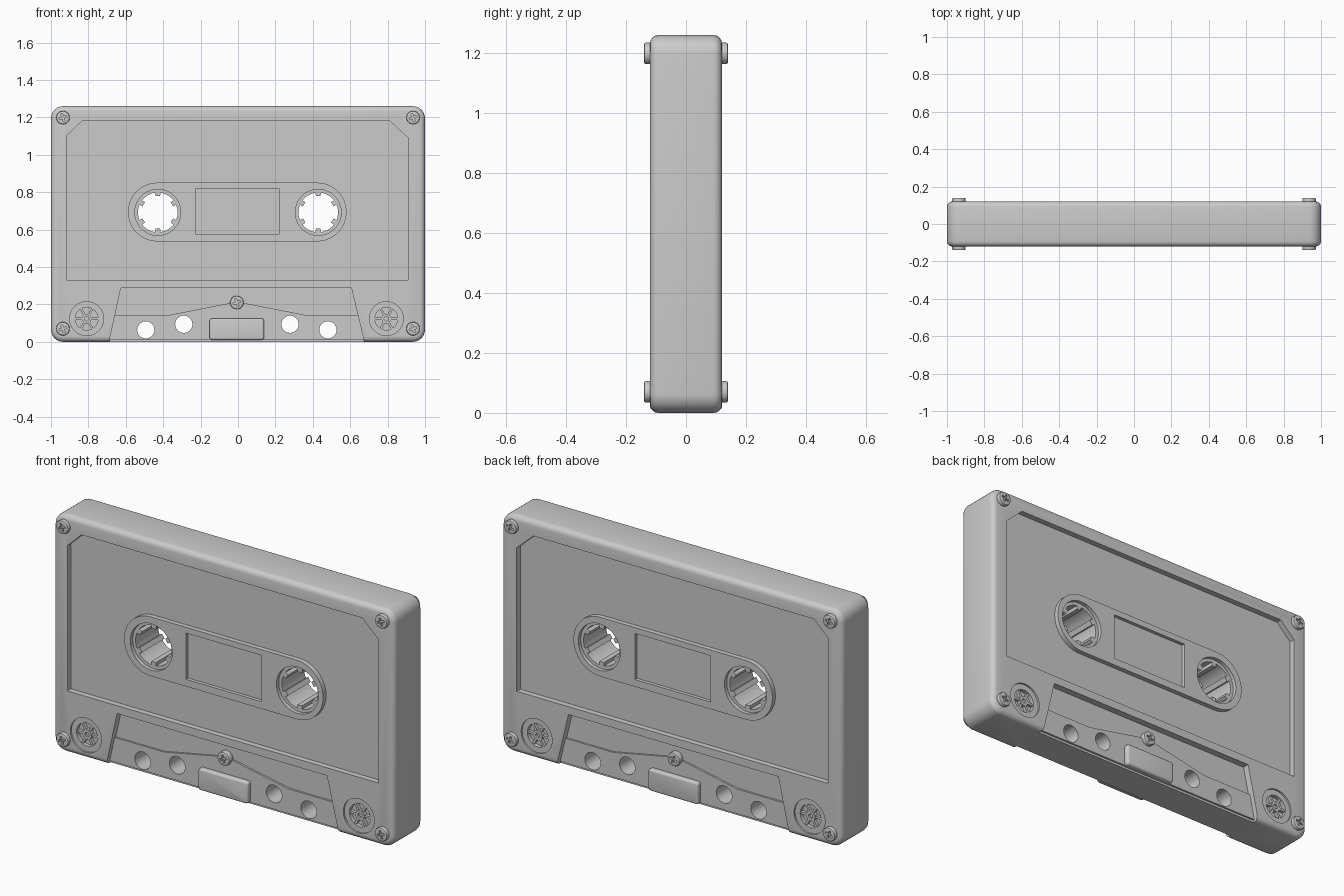
import bpy, bmesh, math
from math import cos, sin, pi

if "Cube" in bpy.data.objects:
    bpy.data.objects.remove(bpy.data.objects["Cube"])

CX = -0.006          # the moulded details sit slightly left of centre


def prism(name, pts, y0, y1, bevel=0.0, seg=3):
    """Extrude an (x, z) outline from y0 to y1, optionally rounding both rims."""
    bm = bmesh.new()
    f = bm.faces.new([bm.verts.new((x, y0, z)) for x, z in pts])
    r = bmesh.ops.extrude_face_region(bm, geom=[f])
    for v in r["geom"]:
        if isinstance(v, bmesh.types.BMVert):
            v.co.y = y1
    bmesh.ops.recalc_face_normals(bm, faces=bm.faces)
    if bevel:
        rim = [e for e in bm.edges if abs(e.verts[0].co.y - e.verts[1].co.y) < 1e-6]
        bmesh.ops.bevel(bm, geom=rim, offset=bevel, segments=seg, profile=0.5,
                        affect='EDGES', clamp_overlap=True)
    me = bpy.data.meshes.new(name)
    bm.to_mesh(me)
    bm.free()
    ob = bpy.data.objects.new(name, me)
    bpy.context.collection.objects.link(ob)
    return ob


def circle(cx, cz, r, n=32):
    return [(cx + r * cos(2 * pi * i / n), cz + r * sin(2 * pi * i / n)) for i in range(n)]


def rounded(x0, x1, z0, z1, r, n=6):
    pts = []
    for k, (cx, cz) in enumerate([(x1 - r, z1 - r), (x0 + r, z1 - r), (x0 + r, z0 + r), (x1 - r, z0 + r)]):
        for i in range(n + 1):
            a = pi / 2 * (k + i / n)
            pts.append((cx + r * cos(a), cz + r * sin(a)))
    return pts


def rect(x0, x1, z0, z1):
    return [(x0, z0), (x1, z0), (x1, z1), (x0, z1)]


def bar(cx, cz, r0, r1, w, a):
    """Rectangle running outward from a centre at angle a."""
    c, s = cos(a), sin(a)
    return [(cx + u * c - v * s, cz + u * s + v * c)
            for u, v in ((r0, -w), (r1, -w), (r1, w), (r0, w))]


def cut(ob, outlines):
    """Subtract prisms given as (points, y0, y1)."""
    for pts, y0, y1 in outlines:
        c = prism("cutter", pts, y0, y1)
        m = ob.modifiers.new("cut", 'BOOLEAN')
        m.operation, m.solver, m.object = 'DIFFERENCE', 'EXACT', c
        bpy.context.view_layer.update()
        me = bpy.data.meshes.new_from_object(
            ob.evaluated_get(bpy.context.evaluated_depsgraph_get()))
        ob.modifiers.clear()
        ob.data = me
        bpy.data.objects.remove(c)
    return ob


# Shared outlines
HUBS = [(-0.429, 0.692), (0.429, 0.692)]
WHEELS = [(CX - 0.803, 0.124), (CX + 0.799, 0.124)]
hub_holes = [(circle(x, z, 0.123, 48), -0.3, 0.3) for x, z in HUBS]
guide_holes = [(circle(CX + s * dx, z, 0.046), -0.3, 0.3)
               for s in (-1, 1) for dx, z in ((0.487, 0.064), (0.284, 0.094))]
label = [(-0.918, 0.33), (0.91, 0.33), (0.91, 1.09), (0.812, 1.18), (-0.834, 1.18), (-0.918, 1.10)]
trapezoid = [(-0.70, -0.05), (0.687, -0.05), (0.606, 0.288), (-0.626, 0.288)]

# Shell with recesses on both faces
body = prism("cassette_shell", rounded(-1, 1, 0, 1.26, 0.065), -0.12, 0.12, 0.028, 4)
cuts = []
for s in (-1, 1):
    cuts += [(label, s * 0.09, s * 0.2), (trapezoid, s * 0.085, s * 0.2)]
    for x, z in WHEELS:
        cuts += [(circle(x, z, 0.091), s * 0.111, s * 0.2), (circle(x, z, 0.061), s * 0.09, s * 0.2)]
cut(body, cuts + hub_holes + guide_holes)


def screw(name, x, z, base, top, s):
    head = prism(name, circle(x, z, 0.036, 28), s * base, s * top, 0.006, 2)
    cross = []
    for k in range(2):
        cross.append((bar(x, z, -0.021, 0.021, 0.005, 0.35 + k * pi / 2), s * (top - 0.012), s * 0.3))
    cut(head, cross)


for s, side in ((-1, "front"), (1, "back")):
    # Raised stadium panel with window
    panel = prism(side + "_hub_panel", rounded(-0.588, 0.58, 0.537, 0.851, 0.156, 12), s * 0.08, s * 0.115)
    cut(panel, hub_holes + [(rect(-0.225, 0.219, 0.575, 0.82), s * 0.097, s * 0.2)])

    # Lower plate with peaked upper edge
    plate = prism(side + "_lower_plate",
                  [(-0.687, 0.012), (0.672, 0.012), (0.641, 0.143), (0.363, 0.143), (0.045, 0.205),
                   (-0.055, 0.205), (-0.37, 0.143), (-0.661, 0.143)], s * 0.075, s * 0.095)
    cut(plate, guide_holes)

    # Centre block
    prism(side + "_centre_block", rounded(CX - 0.146, CX + 0.146, 0.01, 0.125, 0.014, 4),
          s * 0.08, s * 0.12, 0.01)

    # Spoked rollers in the lower corners
    for i, (x, z) in enumerate(WHEELS):
        prism(f"{side}_roller_hub_{i}", circle(x, z, 0.026, 24), s * 0.08, s * 0.111)
        cut(bpy.context.collection.objects[f"{side}_roller_hub_{i}"],
            [(circle(x, z, 0.012, 16), s * 0.1, s * 0.2)])
        for k in range(6):
            prism(f"{side}_roller_spoke_{i}_{k}", bar(x, z, 0.022, 0.063, 0.006, k * pi / 3),
                  s * 0.08, s * 0.107)

    # Screws
    for x in (-0.936, 0.936):
        for z in (0.07, 1.199):
            screw(side + "_corner_screw", x, z, 0.1, 0.14, s)
    screw(side + "_centre_screw", CX, 0.21, 0.08, 0.115, s)

# Toothed drive hubs
for x, z in HUBS:
    bore = []
    for k in range(6):
        a = pi / 2 + k * pi / 3
        t = 0.13
        bore += [(x + 0.088 * cos(a + d), z + 0.088 * sin(a + d)) for d in (-t * 1.15, t * 1.15)]
        for i in range(7):
            b = a + t + (pi / 3 - 2 * t) * i / 6
            bore.append((x + 0.106 * cos(b), z + 0.106 * sin(b)))
    hub = prism("drive_hub", circle(x, z, 0.125, 48), -0.095, 0.095)
    cut(hub, [(bore, -0.3, 0.3)])

# Smooth curved walls, keep sharp edges
for ob in bpy.context.collection.objects:
    ob.select_set(True)
bpy.context.view_layer.objects.active = body
bpy.ops.object.shade_smooth_by_angle(angle=math.radians(32))
